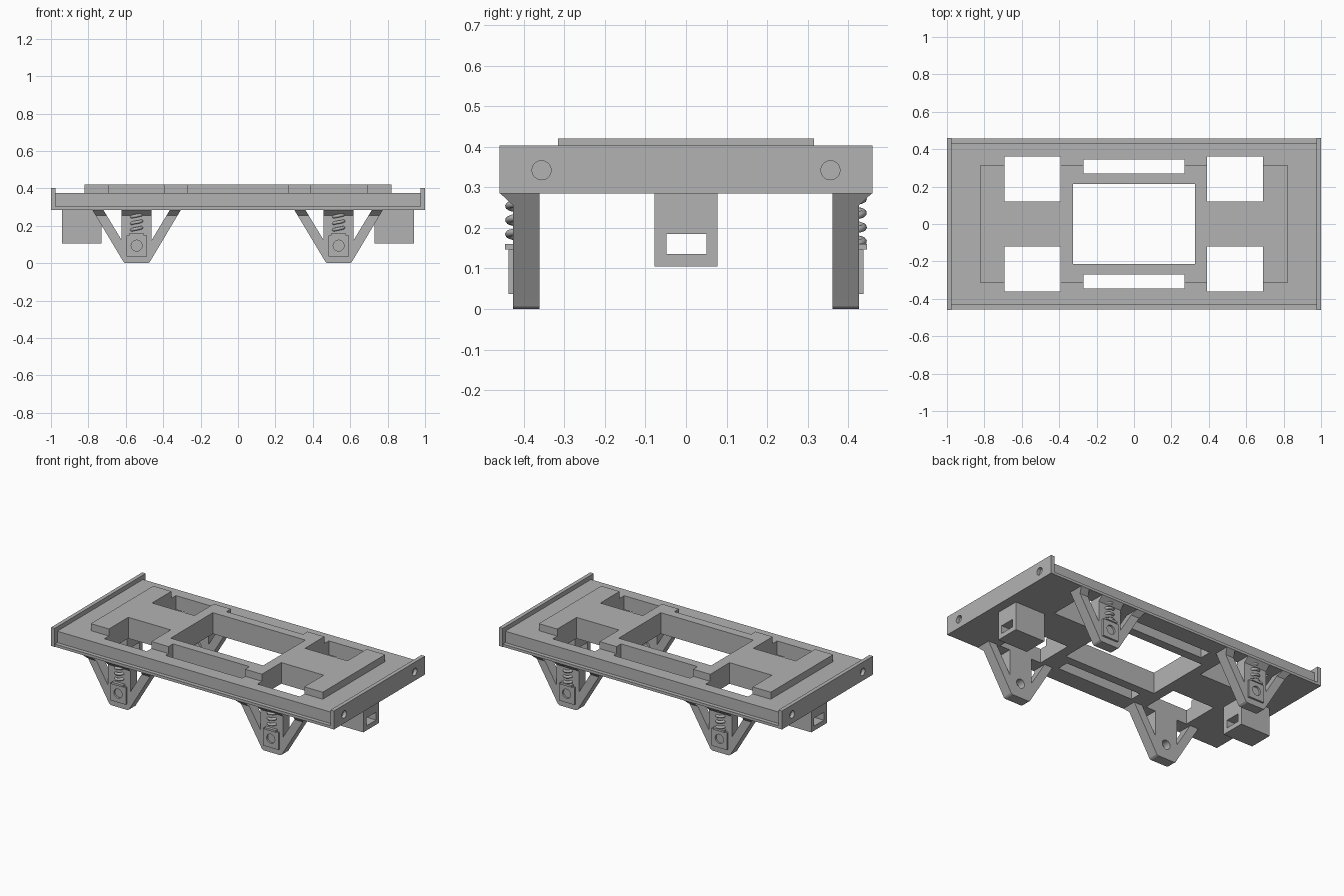
import bpy, bmesh, math
from mathutils import Vector

if "Cube" in bpy.data.objects:
    bpy.data.objects.remove(bpy.data.objects["Cube"])

grey = bpy.data.materials.new("plain_grey")
grey.diffuse_color = (0.45, 0.45, 0.45, 1)
grey.use_nodes = True
grey.node_tree.nodes["Principled BSDF"].inputs["Base Color"].default_value = grey.diffuse_color


def finish(name, bm):
    bmesh.ops.recalc_face_normals(bm, faces=bm.faces)
    me = bpy.data.meshes.new(name)
    bm.to_mesh(me)
    bm.free()
    me.materials.append(grey)
    ob = bpy.data.objects.new(name, me)
    bpy.context.collection.objects.link(ob)
    return ob


def prism(name, pts, offset):
    """Extrude a closed outline of 3D points along an offset."""
    bm = bmesh.new()
    face = bm.faces.new([bm.verts.new(p) for p in pts])
    ext = bmesh.ops.extrude_face_region(bm, geom=[face])
    bmesh.ops.translate(bm, vec=Vector(offset),
                        verts=[v for v in ext["geom"] if isinstance(v, bmesh.types.BMVert)])
    return finish(name, bm)


def box(name, x0, x1, y0, y1, z0, z1):
    return prism(name, [(x0, y0, z0), (x1, y0, z0), (x1, y1, z0), (x0, y1, z0)], (0, 0, z1 - z0))


def rod(name, center, r, axis, length):
    """Cylinder starting at center and running along axis ('x' or 'y')."""
    cx, cy, cz = center
    pts = []
    for i in range(32):
        a = math.tau * i / 32
        c, s = r * math.cos(a), r * math.sin(a)
        pts.append((cx, cy + c, cz + s) if axis == "x" else (cx + c, cy, cz + s))
    return prism(name, pts, (length, 0, 0) if axis == "x" else (0, length, 0))


def cut(target, cutters):
    """Subtract the cutters and bake the result."""
    for c in cutters:
        m = target.modifiers.new("cut", "BOOLEAN")
        m.operation, m.solver, m.object = "DIFFERENCE", "EXACT", c
    dg = bpy.context.evaluated_depsgraph_get()
    dg.update()
    me = bpy.data.meshes.new_from_object(target.evaluated_get(dg))
    target.modifiers.clear()
    target.data = me


def drop(cutters):
    for c in cutters:
        bpy.data.objects.remove(c)


# Deck with channelled sides, and the raised floor plate on it
half = [(0.458, 0.285), (0.458, 0.302), (0.433, 0.302), (0.433, 0.375)]
outline = half + [(-y, z) for y, z in reversed(half)]
deck = prism("deck", [(-0.975, y, z) for y, z in outline], (1.95, 0, 0))
floor_plate = box("floor_plate", -0.82, 0.82, -0.315, 0.315, 0.375, 0.42)

# Openings through deck and plate
openings = [box("cutter", -0.327, 0.327, -0.213, 0.213, 0.2, 0.5)]
for s in (-1, 1):
    openings.append(box("cutter", -0.271, 0.271, *sorted((s * 0.27, s * 0.345)), 0.2, 0.5))
    for x in (-0.542, 0.54):
        openings.append(box("cutter", x - 0.15, x + 0.15, *sorted((s * 0.12, s * 0.361)), 0.2, 0.5))
cut(deck, openings)
cut(floor_plate, openings)
drop(openings)

# End beams with blind buffer holes
for s, side in ((-1, "left"), (1, "right")):
    beam = box("end_beam_" + side, *sorted((s * 0.975, s)), -0.46, 0.46, 0.285, 0.403)
    holes = [rod("cutter", (s * 0.978, y, 0.342), 0.0235, "x", s * 0.1) for y in (-0.356, 0.356)]
    cut(beam, holes)
    drop(holes)

    # Coupling box with a rectangular tunnel
    coupler = box("coupling_box_" + side, *sorted((s * 0.73, s * 0.941)), -0.078, 0.078, 0.105, 0.285)
    tunnel = box("cutter", *sorted((s * 0.6, s * 1.1)), -0.048, 0.05, 0.135, 0.185)
    cut(coupler, [tunnel])
    drop([tunnel])


def gusset(cx, s, top, bottom):
    """Sloping bracket under the side flange."""
    bm = bmesh.new()
    a, b = [[bm.verts.new((cx + x0, s * 0.426, 0.285)), bm.verts.new((cx + x0, s * 0.458, 0.285)),
             bm.verts.new((cx + x1, s * 0.426, 0.255))] for x0, x1 in zip(top, bottom)]
    bm.faces.new(a)
    bm.faces.new(b)
    for i in range(3):
        j = (i + 1) % 3
        bm.faces.new((a[i], a[j], b[j], b[i]))
    return finish("gusset", bm)


def spring(cx, s):
    """Coil spring above the axle box."""
    cu = bpy.data.curves.new("spring", "CURVE")
    cu.dimensions, cu.bevel_depth, cu.bevel_resolution, cu.use_fill_caps = "3D", 0.009, 2, True
    sp = cu.splines.new("POLY")
    n, turns = 80, 3.5
    sp.points.add(n)
    for i, p in enumerate(sp.points):
        a = math.tau * turns * i / n
        p.co = (cx + 0.03 * math.cos(a), s * 0.41 + 0.027 * math.sin(a), 0.158 + 0.122 * i / n, 1)
    cu.materials.append(grey)
    bpy.context.collection.objects.link(bpy.data.objects.new("spring", cu))


# Axle guards: V-shaped frame with a centre post, two triangular gaps
right = [(0.06, 0), (0.07, 0.006), (0.083, 0.028), (0.237, 0.285), (0.178, 0.285),
         (0.08, 0.123), (0.08, 0.285)]
guard = right + [(-x, z) for x, z in reversed(right)]
for cx in (-0.542, 0.538):
    for s in (-1, 1):
        frame = prism("axle_guard", [(cx + x, s * 0.361, z) for x, z in guard], (0, s * 0.065, 0))
        bore = rod("cutter", (cx, s * 0.35, 0.094), 0.029, "y", s * 0.06)
        cut(frame, [bore])
        drop([bore])

        # Axle box with its bearing hole, spring seat and spring
        axle_box = box("axle_box", cx - 0.055, cx + 0.055, *sorted((s * 0.426, s * 0.438)), 0.037, 0.147)
        bore = rod("cutter", (cx, s * 0.42, 0.094), 0.029, "y", s * 0.06)
        cut(axle_box, [bore])
        drop([bore])
        box("spring_seat", cx - 0.04, cx + 0.04, *sorted((s * 0.426, s * 0.446)), 0.147, 0.16)
        spring(cx, s)

        # Brackets above both arms and the post
        gusset(cx, s, (0.178, 0.237), (0.16, 0.219))
        gusset(cx, s, (-0.178, -0.237), (-0.16, -0.219))
        gusset(cx, s, (-0.08, 0.08), (-0.08, 0.08))
